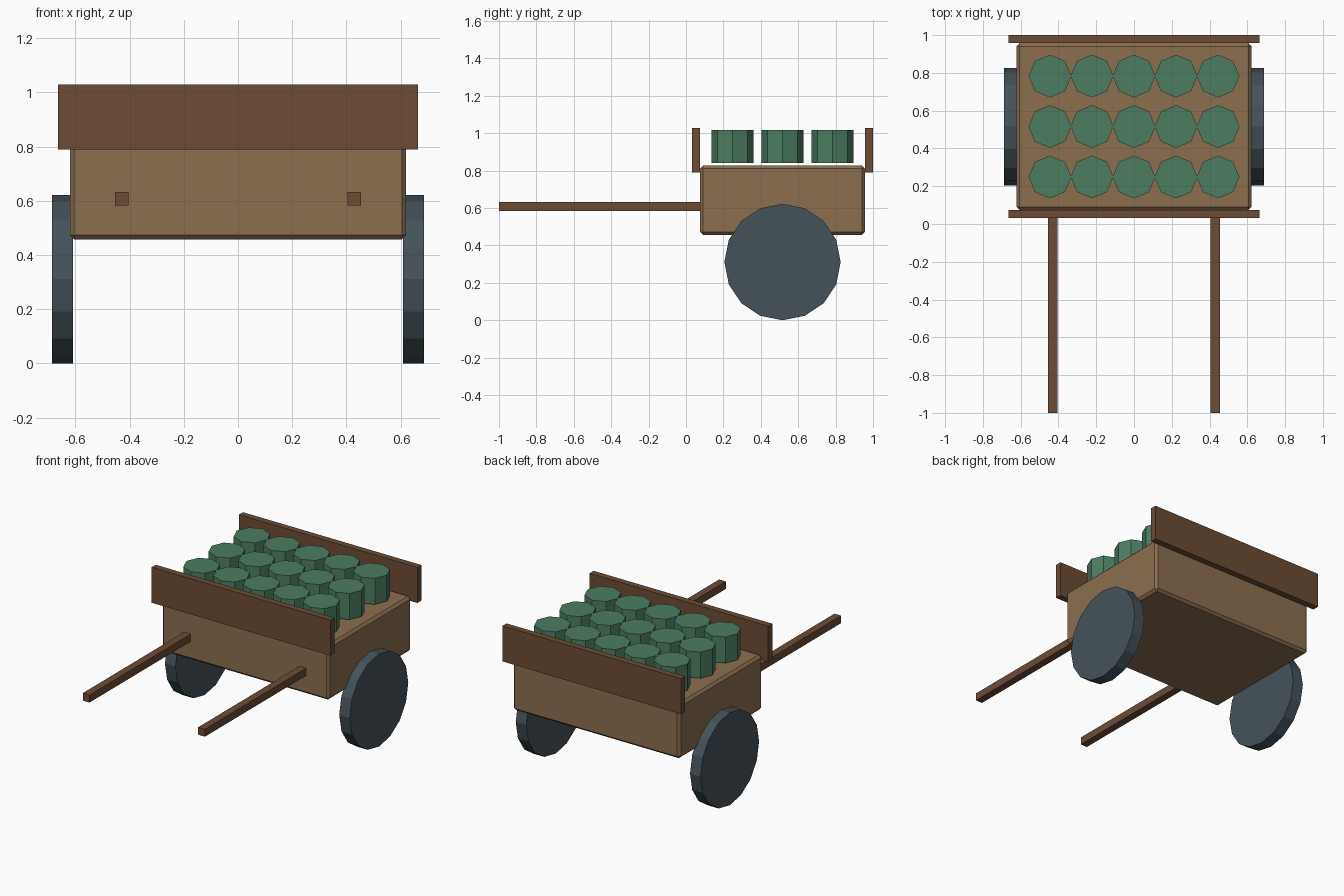
import bpy, bmesh
from math import pi
from mathutils import Matrix

if "Cube" in bpy.data.objects:
    bpy.data.objects.remove(bpy.data.objects["Cube"])


def material(name, rgb):
    m = bpy.data.materials.new(name)
    m.diffuse_color = (*rgb, 1)
    m.use_nodes = True
    m.node_tree.nodes["Principled BSDF"].inputs["Base Color"].default_value = m.diffuse_color
    return m


LIGHT_WOOD = material("light_wood", (0.262, 0.156, 0.080))
DARK_WOOD = material("dark_wood", (0.150, 0.072, 0.036))
GREEN = material("green", (0.072, 0.205, 0.117))
SLATE = material("slate", (0.058, 0.084, 0.102))


def finish(name, bm, mat):
    mesh = bpy.data.meshes.new(name)
    bm.to_mesh(mesh)
    bm.free()
    mesh.materials.append(mat)
    ob = bpy.data.objects.new(name, mesh)
    bpy.context.collection.objects.link(ob)
    return ob


def box(name, lo, hi, mat, bevel=0):
    bm = bmesh.new()
    size = [b - a for a, b in zip(lo, hi)]
    mid = [(a + b) / 2 for a, b in zip(lo, hi)]
    bmesh.ops.create_cube(bm, size=1, matrix=Matrix.Translation(mid) @ Matrix.Diagonal((*size, 1)))
    if bevel:
        bmesh.ops.bevel(bm, geom=bm.edges[:], offset=bevel, segments=1, affect='EDGES')
    return finish(name, bm, mat)


def cylinder(name, centre, radius, depth, sides, mat, rot=Matrix()):
    bm = bmesh.new()
    bmesh.ops.create_cone(bm, cap_ends=True, segments=sides, radius1=radius, radius2=radius,
                          depth=depth, matrix=Matrix.Translation(centre) @ rot)
    return finish(name, bm, mat)


MID_Y = 0.516

# Cart body with chamfered edges
box("cart_body", (-0.621, 0.075, 0.457), (0.621, 0.957, 0.827), LIGHT_WOOD, 0.016)

# Upright boards at front and rear
for name, y in (("front_board", 0.032), ("rear_board", 0.957)):
    box(name, (-0.664, y, 0.79), (0.664, y + 0.043, 1.029), DARK_WOOD)

# Wheels and pull handles, left and right
for side, s in (("left", -1), ("right", 1)):
    cylinder(side + "_wheel", (s * 0.648, MID_Y, 0.311), 0.311, 0.078, 16, SLATE,
             Matrix.Rotation(pi / 2, 4, 'Y'))
    x = s * 0.429
    box(side + "_handle", (x - 0.025, -1.0, 0.583), (x + 0.025, 0.1, 0.633), DARK_WOOD)

# Three rows of five octagonal canisters
for row in range(3):
    for col in range(5):
        cylinder(f"canister_{row + 1}_{col + 1}",
                 ((col - 2) * 0.2225, MID_Y + (row - 1) * 0.267, 0.928),
                 0.113, 0.176, 8, GREEN)
